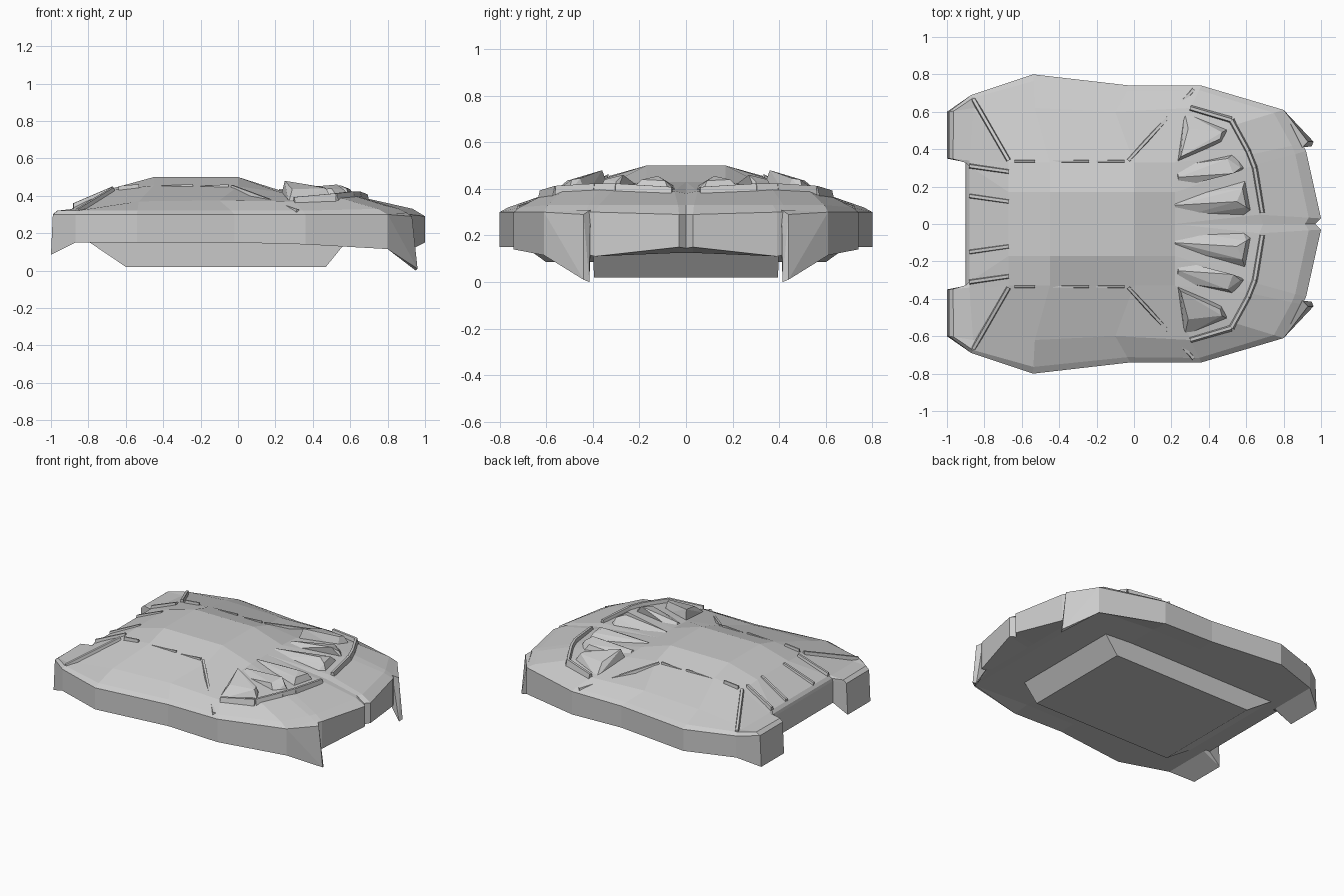
import bpy, bmesh
from mathutils import Vector

if "Cube" in bpy.data.objects:
    bpy.data.objects.remove(bpy.data.objects["Cube"])


def finish(name, bm):
    """Turn a half model (y >= 0) into an object mirrored over y = 0."""
    bmesh.ops.remove_doubles(bm, verts=bm.verts, dist=0.0005)
    bmesh.ops.recalc_face_normals(bm, faces=bm.faces)
    me = bpy.data.meshes.new(name)
    bm.to_mesh(me)
    bm.free()
    ob = bpy.data.objects.new(name, me)
    bpy.context.collection.objects.link(ob)
    mod = ob.modifiers.new("mirror", 'MIRROR')
    mod.use_axis = (False, True, False)
    mod.use_clip = True
    return ob


def face(bm, pts):
    unique = []
    for p in pts:
        if all((Vector(p) - Vector(q)).length > 0.0005 for q in unique):
            unique.append(p)
    if len(unique) > 2:
        bm.faces.new([bm.verts.new(p) for p in unique])


def strip(bm, a, b):
    for i in range(len(a) - 1):
        face(bm, [a[i], a[i + 1], b[i + 1], b[i]])


def hull(name, pts):
    bm = bmesh.new()
    res = bmesh.ops.convex_hull(bm, input=[bm.verts.new(p) for p in pts])
    junk = [v for v in res["geom_interior"] if isinstance(v, bmesh.types.BMVert)]
    bmesh.ops.delete(bm, geom=junk, context='VERTS')
    return finish(name, bm)


def rib(name, a, b, width, lift):
    """Narrow raised bar between two points on the shell."""
    a, b = Vector(a), Vector(b)
    side = (b - a).cross(Vector((0, 0, 1))).normalized() * width
    up, down = Vector((0, 0, lift)), Vector((0, 0, -0.04))
    hull(name, [a + side + down, a - side + down, b + side + down, b - side + down,
                a + side * .4 + up, a - side * .4 + up, b + side * .4 + up, b - side * .4 + up])


# Half outline from rear centre to front centre: x, y, upper z, lower z
outline = [(-.90, 0, .30, .15), (-.90, .33, .30, .15), (-.99, .35, .30, .085),
           (-.99, .60, .30, .085), (-.87, .69, .30, .15), (-.54, .80, .30, .15),
           (-.02, .74, .30, .15), (.36, .74, .30, .14), (.80, .61, .30, .115),
           (.90, .43, .30, .12), (.92, .39, .30, .11), (1.0, .03, .29, .15), (.97, 0, .29, .145)]
rim = [(x, y, z) for x, y, z, l in outline]
low = [(x, y, l) for x, y, z, l in outline]
low[2], low[3] = (-1, .35, .085), (-1, .60, .085)
mid = [(-.88, 0, .34), (-.88, .31, .34), (-.88, .34, .33), (-.86, .62, .315),
       (-.82, .61, .33), (-.53, .62, .37), (-.10, .60, .375), (.30, .62, .37),
       (.54, .53, .39), (.62, .37, .40), (.63, .31, .40), (.67, .05, .39), (.69, 0, .38)]
corner_b, corner_f = (-.67, .33, .43), (.22, .33, .42)
hub = [(-.67, 0, .44), (-.67, .17, .44), corner_b, corner_b, corner_b, (-.45, .33, .455),
       (0, .33, .45), corner_f, corner_f, corner_f, (.22, .17, .43), (.22, 0, .43), (.22, 0, .43)]
shoulder = []
for i, (m, r) in enumerate(zip(mid, rim)):
    p = Vector(m).lerp(Vector(r), .8)
    p.z = .33 if i > 7 else .32
    shoulder.append(tuple(p))

# Main shell: side wall, sloped deck, crown and underside
bm = bmesh.new()
for a, b in ((low, rim), (rim, shoulder), (shoulder, mid), (mid, hub)):
    strip(bm, a, b)
xs = (-.67, -.45, 0, .22)
crown = [[hub[0], hub[1], corner_b],
         [(-.45, 0, .5), (-.45, .17, .5), hub[5]],
         [(0, 0, .5), (0, .17, .5), hub[6]],
         [hub[12], hub[10], corner_f]]
for a, b in zip(crown, crown[1:]):
    strip(bm, a, b)
inner, centre = [], []
for x, y, z in low:
    cx = min(max(x, -.87), .85)
    cz = .15 if cx < .5 else .125
    inner.append((cx, min(y, .62), cz))
    centre.append((cx, 0, cz))
strip(bm, low, inner)
strip(bm, inner, centre)
finish("shell", bm)

# Belly keel
bm = bmesh.new()
top = [(-.80, 0, .155), (-.80, .40, .155), (.58, .40, .155), (.58, 0, .155)]
bot = [(-.60, 0, .02), (-.60, .395, .02), (.47, .395, .02), (.47, 0, .02)]
strip(bm, top, bot)
face(bm, bot)
finish("belly_keel", bm)

# Downward front claws
hull("front_claw", [(.80, .61, .30), (.80, .61, .115), (.90, .41, .31), (.93, .44, .29),
                    (.96, .44, .01), (.95, .415, .0), (.87, .41, .13)])

# Crystal-like plates fanning out over the front
hull("inner_plate", [(.22, .03, .40), (.22, .15, .40), (.58, .03, .38), (.63, .07, .38),
                     (.60, .25, .38), (.22, .10, .435), (.55, .12, .455), (.60, .09, .435),
                     (.58, .19, .44)])
hull("middle_plate", [(.22, .19, .40), (.22, .31, .40), (.60, .30, .38), (.54, .38, .38),
                      (.24, .25, .435), (.53, .27, .46), (.57, .30, .43), (.50, .35, .44)])
hull("outer_plate", [(.23, .33, .40), (.47, .43, .37), (.51, .51, .37), (.27, .60, .36),
                     (.25, .36, .48), (.46, .455, .445), (.47, .49, .44), (.29, .51, .435)])

# Raised curved lip just beyond the plates
lip = [(.30, .62, .385), (.52, .555, .405), (.61, .39, .415), (.645, .30, .415), (.685, .06, .40)]
for i in range(len(lip) - 1):
    rib("plate_lip", lip[i], lip[i + 1], .02, .008)

# Seams radiating over the sides and rear
rib("side_seam", (-.03, .34, .445), (.32, .72, .315), .018, .012)
rib("rear_corner_rib", (-.67, .34, .43), (-.86, .67, .315), .02, .015)
rib("rear_rib_outer", (-.67, .28, .435), (-.88, .31, .345), .02, .015)
rib("rear_rib_inner", (-.67, .12, .44), (-.88, .15, .345), .02, .01)
for x0, x1 in ((-.64, -.53), (-.44, -.24), (-.20, -.05)):
    rib("crown_edge", (x0, .335, .44), (x1, .335, .45), .012, .012)
